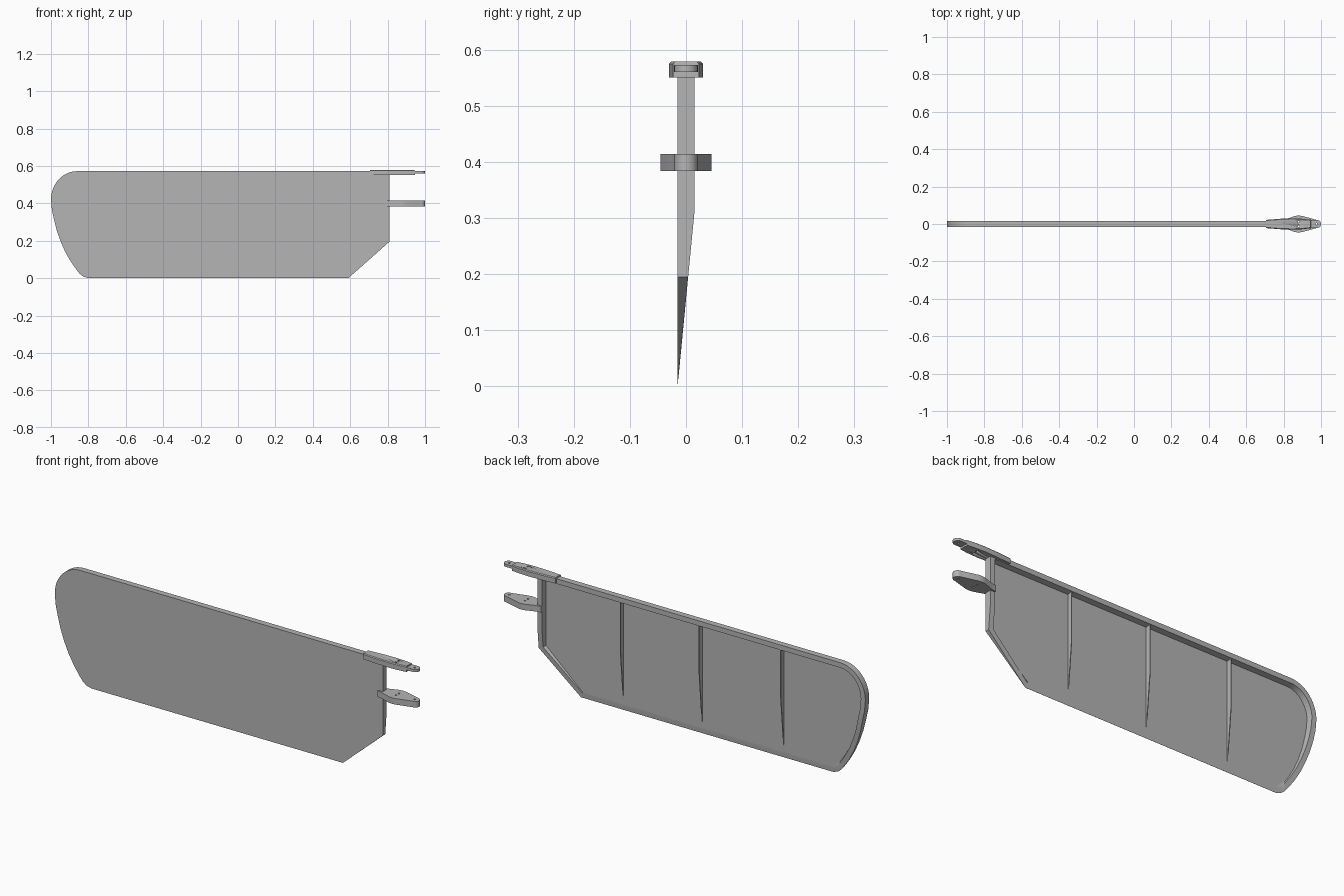
import bpy, bmesh, math
from mathutils import Vector

cube = bpy.data.objects.get("Cube")
if cube:
    bpy.data.objects.remove(cube, do_unlink=True)

grey = bpy.data.materials.new("plain grey")
grey.use_nodes = True
grey.diffuse_color = (0.46, 0.46, 0.46, 1)
grey.node_tree.nodes["Principled BSDF"].inputs["Base Color"].default_value = grey.diffuse_color

FRONT, BACK, FLOOR = -0.0155, 0.015, -0.0125
TAPER_Z = 0.31


def back_y(z):
    """Back surface: flat at the top, tapering to a knife edge at the bottom."""
    return FRONT + 0.0003 + (BACK - FRONT - 0.0003) * min(1, z / TAPER_Z)


def finish(name, bm, angle=30):
    bmesh.ops.recalc_face_normals(bm, faces=bm.faces)
    mesh = bpy.data.meshes.new(name)
    bm.to_mesh(mesh)
    bm.free()
    mesh.materials.append(grey)
    ob = bpy.data.objects.new(name, mesh)
    bpy.context.collection.objects.link(ob)
    bpy.ops.object.select_all(action='DESELECT')
    ob.select_set(True)
    bpy.context.view_layer.objects.active = ob
    bpy.ops.object.shade_smooth_by_angle(angle=math.radians(angle))
    return ob


def loft(name, rings, angle=30):
    """Join successive rings of points and cap the first and last."""
    bm = bmesh.new()
    loops = [[bm.verts.new(p) for p in ring] for ring in rings]
    n = len(loops[0])
    for a, b in zip(loops, loops[1:]):
        for i in range(n):
            j = (i + 1) % n
            bm.faces.new((a[i], a[j], b[j], b[i]))
    bm.faces.new(loops[0][::-1])
    bm.faces.new(loops[-1])
    return finish(name, bm, angle)


def inset(points, width):
    """Mitred inward offset of a counter-clockwise outline."""
    result = []
    n = len(points)
    for i, p in enumerate(points):
        d1 = (p - points[i - 1]).normalized()
        d2 = (points[(i + 1) % n] - p).normalized()
        n1, n2 = Vector((-d1.y, d1.x)), Vector((-d2.y, d2.x))
        result.append(p + (n1 + n2) * width / (1 + n1.dot(n2)))
    return result


# Blade outline, counter-clockwise in x and z
TOP = 0.572
outline = [Vector(p) for p in ((0.59, 0), (0.81, 0.195), (0.81, TAPER_Z), (0.81, TOP))]
for i in range(13):
    a = math.radians(90 + 7.5 * i)
    outline.append(Vector((-0.86 + 0.14 * math.cos(a), 0.42 + 0.152 * math.sin(a))))
outline += [Vector(p) for p in (
    (-0.995, 0.365), (-0.983, TAPER_Z), (-0.969, 0.255), (-0.95, 0.2), (-0.925, 0.143),
    (-0.895, 0.09), (-0.865, 0.047), (-0.847, 0.024), (-0.827, 0.008), (-0.8, 0))]

# Blade: flat front, raised rim round a recessed back
inner = inset(outline, 0.025)
foot = inset(outline, 0.029)
loft("blade", [
    [(p.x, FRONT, p.y) for p in outline],
    [(p.x, back_y(p.y), p.y) for p in outline],
    [(p.x, max(FLOOR, back_y(p.y)), p.y) for p in inner],
    [(p.x, FLOOR, p.y) for p in foot]])

# Thin tapering ribs on the recessed back
for i, x in enumerate((0.355, -0.08, -0.53)):
    profile = [(0.548, FLOOR - 0.001), (0.548, BACK - 0.003), (TAPER_Z, BACK - 0.003),
               (0.055, FLOOR + 0.001), (0.055, FLOOR - 0.001)]
    loft(f"rib_{i + 1}", [[(x + s, y, z) for z, y in profile] for s in (-0.002, 0.002)])


def plate(name, half, z0, z1, chamfer=0.0):
    """Horizontal plate mirrored about y = 0 from (x, half width) pairs."""
    pts = [(x, -w) for x, w in half] + [(x, w) for x, w in reversed(half)]
    mid = (half[0][0] + half[-1][0]) / 2
    ring = lambda z, c: [(x - math.copysign(min(c, 0.001), x - mid),
                          y - math.copysign(c, y), z) for x, y in pts]
    rings = [ring(z0, 0)]
    if chamfer:
        rings += [ring(z1 - chamfer, 0), ring(z1, chamfer)]
    else:
        rings.append(ring(z1, 0))
    return loft(name, rings)


def tip(radius, steps=7):
    """Rounded end finishing at x = 1."""
    return [(1 - radius + radius * math.sin(a), max(radius * math.cos(a), 0.002))
            for a in (math.pi / 2 * i / steps for i in range(steps + 1))]


def drill(ob, spots, radius=0.005):
    """Cut small round holes through a fitting."""
    bm = bmesh.new()
    for x, y in spots:
        made = bmesh.ops.create_cone(bm, cap_ends=True, segments=12, radius1=radius,
                                     radius2=radius, depth=0.3)
        bmesh.ops.translate(bm, verts=made["verts"], vec=(x, y, 0.48))
    cutter = finish("hole_cutter", bm)
    cutter.hide_render = True
    mod = ob.modifiers.new("holes", 'BOOLEAN')
    mod.operation = 'DIFFERENCE'
    mod.solver = 'EXACT'
    mod.object = cutter
    bpy.context.view_layer.objects.active = ob
    bpy.ops.object.modifier_apply(modifier=mod.name)
    bpy.data.objects.remove(cutter, do_unlink=True)


# Upper hinge fitting: capped arm with a thin rounded tongue
arm = plate("upper_hinge_arm", [(0.705, 0.022), (0.78, 0.028), (0.85, 0.03), (0.9, 0.028),
                                (0.945, 0.023)], 0.551, 0.579, 0.004)
tongue = plate("upper_hinge_tongue", [(0.93, 0.021)] + tip(0.021), 0.56, 0.573)

# Lower hinge fitting: wide diamond lug
lug = plate("lower_hinge_lug", [(0.785, 0.022), (0.81, 0.025), (0.86, 0.043), (0.88, 0.0455),
                                (0.9, 0.043), (0.965, 0.025)] + tip(0.021), 0.384, 0.414)

# Bolt and pin holes
bolts = [(0.88, 0.012), (0.88, -0.012)]
drill(arm, bolts)
drill(lug, bolts + [(0.975, 0)])
drill(tongue, [(0.975, 0)])
